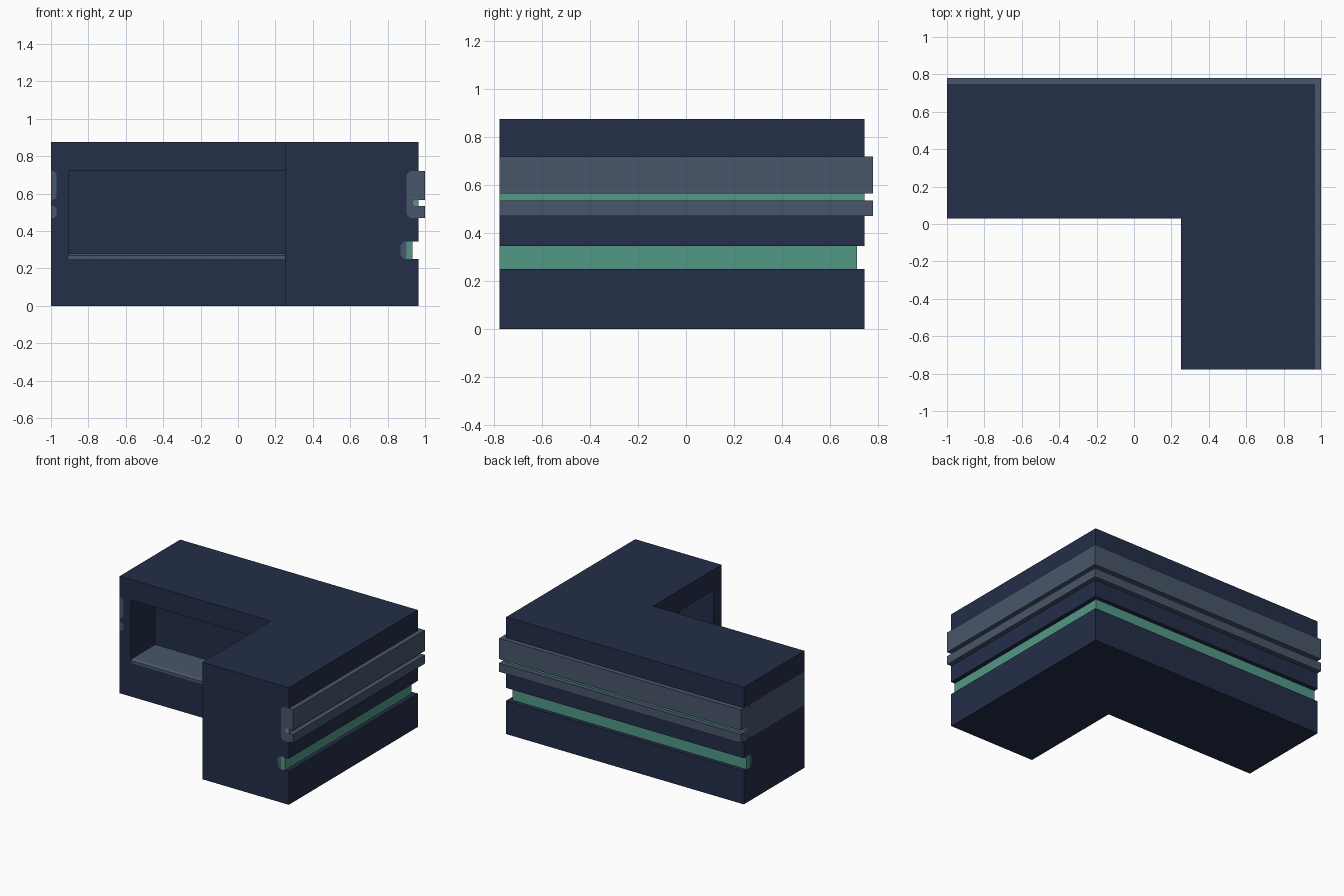
import bpy, bmesh

if "Cube" in bpy.data.objects:
    bpy.data.objects.remove(bpy.data.objects["Cube"])


def material(name, hex_code):
    m = bpy.data.materials.new(name)
    rgb = [int(hex_code[i:i + 2], 16) / 255 for i in (0, 2, 4)]
    lin = [c / 12.92 if c <= 0.04045 else ((c + 0.055) / 1.055) ** 2.4 for c in rgb]
    m.diffuse_color = (*lin, 1)
    m.use_nodes = True
    m.node_tree.nodes["Principled BSDF"].inputs["Base Color"].default_value = m.diffuse_color
    return m


NAVY = material("navy", "232E48")
SLATE = material("slate grey", "48566A")
GREEN = material("sea green", "529886")

# Outer faces of the L-shaped wall and its two free ends
FACE_X, FACE_Y, END_X, END_Y = 0.965, 0.745, -1.0, -0.778


def loft(name, rings, mat):
    """Join equal rings of points into a closed solid."""
    bm = bmesh.new()
    rows = [[bm.verts.new(p) for p in ring] for ring in rings]
    n = len(rows[0])
    for a, b in zip(rows, rows[1:]):
        for i in range(n):
            j = (i + 1) % n
            bm.faces.new((a[i], a[j], b[j], b[i]))
    bm.faces.new(rows[0])
    bm.faces.new(rows[-1])
    bmesh.ops.recalc_face_normals(bm, faces=bm.faces)
    me = bpy.data.meshes.new(name)
    bm.to_mesh(me)
    bm.free()
    me.materials.append(mat)
    ob = bpy.data.objects.new(name, me)
    bpy.context.collection.objects.link(ob)
    return ob


def corner_sweep(name, profile, mat, end_x=END_X, end_y=END_Y):
    """Sweep a (distance outside the wall face, z) profile round the corner."""
    return loft(name, [
        [(FACE_X + d, end_y, z) for d, z in profile],
        [(FACE_X + d, FACE_Y + d, z) for d, z in profile],
        [(end_x, FACE_Y + d, z) for d, z in profile]], mat)


def cut(target, cutter):
    mod = target.modifiers.new("cut", 'BOOLEAN')
    mod.operation = 'DIFFERENCE'
    mod.solver = 'EXACT'
    mod.object = cutter
    bpy.context.view_layer.objects.active = target
    bpy.ops.object.modifier_apply(modifier=mod.name)
    bpy.data.objects.remove(cutter)


# Wall with channels for the trims
body = corner_sweep("corner_wall", [
    (-.715, 0), (0, 0), (0, .25), (-.075, .25), (-.095, .27), (-.095, .325),
    (-.075, .345), (0, .345), (0, .47), (-.045, .47), (-.065, .49),
    (-.065, .70), (-.045, .72), (0, .72), (0, .875), (-.715, .875)], NAVY)

# Long recess on the inner side, with its sill
cut(body, corner_sweep("recess_cutter", [
    (-.80, .25), (-.43, .25), (-.43, .72), (-.80, .72)], NAVY, -.905, -.683))
corner_sweep("recess_sill", [
    (-.715, .25), (-.43, .25), (-.43, .28), (-.70, .28), (-.715, .27)],
    SLATE, -.905, -.683)

# Upper double rail with a green line in its slot
corner_sweep("upper_rail", [
    (-.045, .47), (.035, .47), (.035, .535), (-.02, .535), (-.03, .542),
    (-.03, .558), (-.02, .565), (.035, .565), (.035, .72), (-.045, .72),
    (-.065, .70), (-.065, .49)], SLATE)
corner_sweep("slot_line", [
    (-.02, .535), (0, .535), (0, .565), (-.02, .565), (-.03, .558),
    (-.03, .542)], GREEN)

# Lower sunken strip and its backing
corner_sweep("lower_backing", [
    (-.075, .25), (-.065, .25), (-.065, .345), (-.075, .345),
    (-.095, .325), (-.095, .27)], SLATE)
corner_sweep("lower_strip", [
    (-.065, .25), (-.031, .25), (-.031, .345), (-.065, .345)], GREEN)


# Flush band on the left end, seen edge-on at the front
def end_band(name, outer, y0, y1):
    profile = [
        (outer, .47), (-.985, .47), (-.97, .485), (-.97, .52), (-.985, .535),
        (-.996, .535), (-.996, .565), (-.985, .565), (-.97, .58),
        (-.97, .705), (-.985, .72), (outer, .72)]
    return loft(name, [[(x, y, z) for x, z in profile] for y in (y0, y1)], SLATE)


cut(body, end_band("band_cutter", -1.05, 0.0, .69))
end_band("end_band", -1.0, .03, .68)
